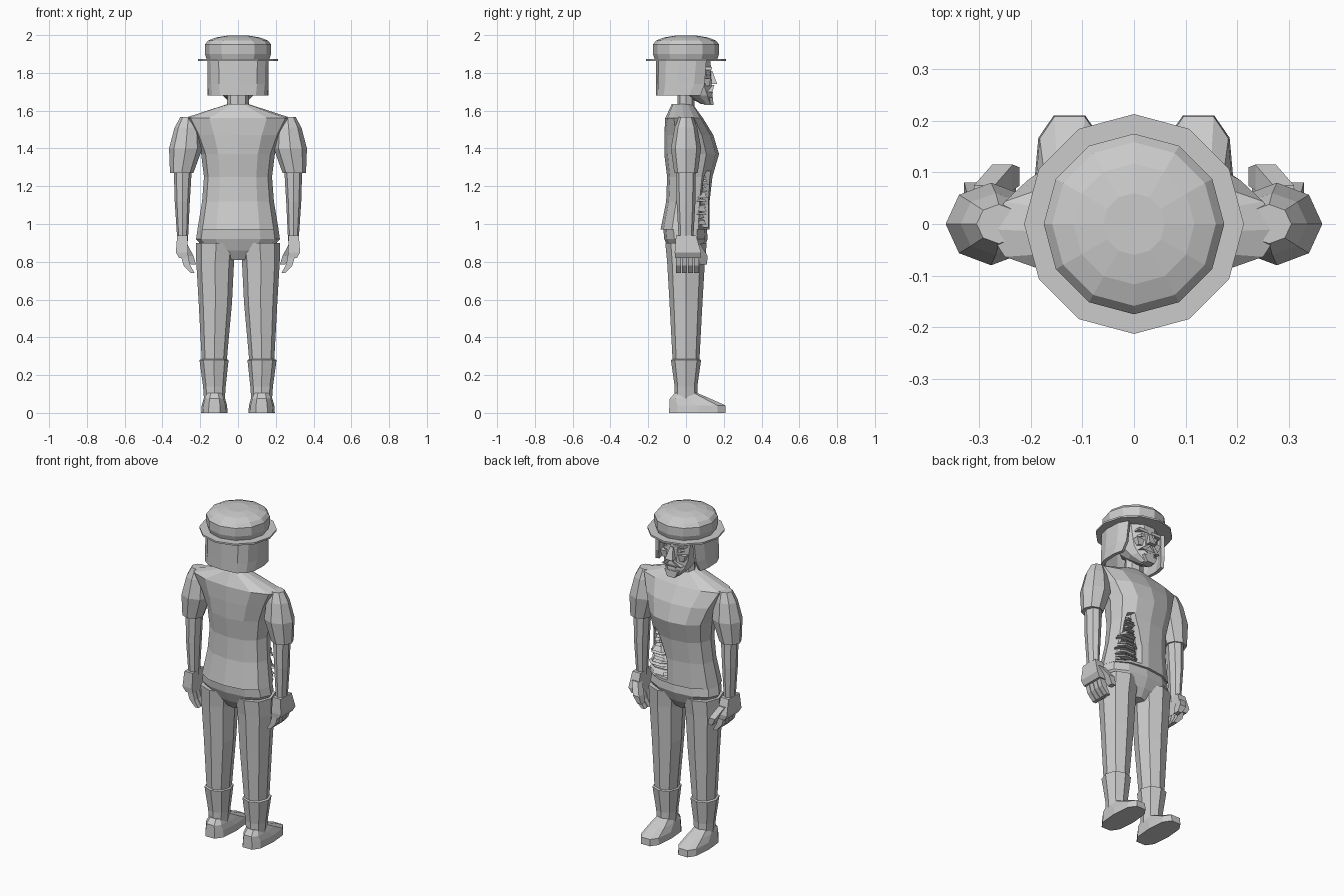
import bpy, bmesh, math, random

random.seed(4)
cube = bpy.data.objects.get("Cube")
if cube:
    bpy.data.objects.remove(cube, do_unlink=True)

grey = bpy.data.materials.new("plain_grey")
grey.use_nodes = True
tone = (.6, .6, .6, 1)
grey.diffuse_color = tone
grey.node_tree.nodes["Principled BSDF"].inputs["Base Color"].default_value = tone


def finish(name, bm, pair=False):
    """Turn the mesh into an object, copied to the other side if it is one of a pair."""
    bmesh.ops.recalc_face_normals(bm, faces=bm.faces)
    mesh = bpy.data.meshes.new(name)
    bm.to_mesh(mesh)
    bm.free()
    mesh.materials.append(grey)
    part = bpy.data.objects.new(name, mesh)
    bpy.context.scene.collection.objects.link(part)
    if pair:
        mirror = part.modifiers.new("other_side", "MIRROR")
        mirror.use_mirror_merge = False
    return part


def soften(value, power):
    """Push a circle coordinate outwards to square off a cross-section."""
    return math.copysign(abs(value) ** power, value)


def ring(z, wide, deep=None, x=0, y=0):
    """A cross-section: half width, half depth and centre."""
    return x, y, z, wide, deep or wide


def bridge(bm, rows, closed):
    for low, high in zip(rows, rows[1:]):
        count = len(low)
        for i in range(count if closed else count - 1):
            j = (i + 1) % count
            bm.faces.new((low[i], low[j], high[j], high[i]))


def loft(name, *rings, sides=8, square=1, pair=False):
    """Closed skin over a stack of cross-sections."""
    turn = math.pi / sides if sides == 4 else 0
    angles = [math.tau * i / sides + turn for i in range(sides)]
    outline = [(soften(math.cos(a), square), soften(math.sin(a), square)) for a in angles]
    reach_x = max(u for u, v in outline)
    reach_y = max(v for u, v in outline)
    bm = bmesh.new()
    rows = [[bm.verts.new((x + wide * u / reach_x, y + deep * v / reach_y, z)) for u, v in outline]
            for x, y, z, wide, deep in rings]
    bridge(bm, rows, closed=True)
    bm.faces.new(rows[0])
    bm.faces.new(rows[-1])
    return finish(name, bm, pair)


def block(name, *rings, pair=False):
    return loft(name, *rings, sides=4, pair=pair)


# Hat: thin brim and a rounded crown
loft("hat_brim", ring(z=1.863, wide=.213), ring(z=1.873, wide=.213), sides=12)
crown_radius = .175
dome = [ring(z=1.95 + .05 * math.sin(a), wide=crown_radius * math.cos(a))
        for a in map(math.radians, (0, 25, 48, 70))]
loft("hat_crown", ring(z=1.87, wide=crown_radius - .01), ring(z=1.9, wide=crown_radius),
     *dome, sides=12)

# Hair: a thick curved sheet, open at the face and cut back towards the jaw
bm = bmesh.new()
rows = []
for z, edge in ((1.68, 30), (1.74, 42), (1.87, 48)):
    row = []
    for i in range(11):
        angle = math.radians(edge - (edge * 2 + 180) * i / 10)
        row.append(bm.verts.new((soften(math.cos(angle), .6) * .163,
                                 soften(math.sin(angle), .8) * .15 - .01, z)))
    rows.append(row)
bridge(bm, rows, closed=False)
hair = finish("hair", bm)
hair.modifiers.new("thickness", "SOLIDIFY").thickness = .02

# Head and neck
loft("head",
     ring(z=1.635, wide=.035, deep=.03, y=.11),
     ring(z=1.68, wide=.08, deep=.07, y=.07),
     ring(z=1.73, wide=.1, deep=.1, y=.035),
     ring(z=1.87, wide=.12, deep=.11, y=.02), sides=10)
loft("neck", ring(z=1.56, wide=.06, deep=.045), ring(z=1.72, wide=.055, deep=.045))

# Face details
block("nose", ring(z=1.74, wide=.025, deep=.03, y=.135), ring(z=1.81, wide=.01, deep=.02, y=.12))
block("lower_lip", ring(z=1.69, wide=.03, y=.11), ring(z=1.7, wide=.035, y=.11))
block("beard", ring(z=1.63, wide=.025, y=.12), ring(z=1.67, wide=.045, deep=.03, y=.113))
block("moustache_halves",
      ring(z=1.7, wide=.015, deep=.03, x=.05, y=.11),
      ring(z=1.735, wide=.01, deep=.03, x=.01, y=.12), pair=True)
block("brows",
      ring(z=1.815, wide=.035, deep=.03, x=.045, y=.105),
      ring(z=1.83, wide=.03, deep=.03, x=.045, y=.108), pair=True)
loft("eyes", *(ring(z=1.793 + step * .01, wide=.025 - abs(step) * .005, deep=.02, x=.045, y=.11)
               for step in (-1, 0, 1)), sides=6, pair=True)
block("cheeks",
      ring(z=1.73, wide=.015, deep=.03, x=.055, y=.095),
      ring(z=1.77, wide=.025, deep=.03, x=.06, y=.1), pair=True)

# Shirt body
hem = ring(z=.97, wide=.215, deep=.13, y=-.005)
waist = ring(z=1.12, wide=.19, deep=.115, y=.01)
ribs = ring(z=1.25, wide=.18, deep=.12, y=.02)
chest = ring(z=1.37, wide=.195, deep=.145, y=.03)
upper_chest = ring(z=1.47, wide=.235, deep=.13, y=.015)
shoulders = ring(z=1.56, wide=.285, deep=.1, y=-.01)
collar = ring(z=1.635, wide=.055, deep=.055, y=-.02)
shirt = loft("shirt", hem, waist, ribs, chest, upper_chest, shoulders, collar,
             sides=12, square=.9)

# Torn opening in the front of the shirt
cutter = loft("wound_cutter",
              ring(z=.985, wide=.085, deep=.1, x=.115, y=.155),
              ring(z=1.1, wide=.085, deep=.1, x=.115, y=.155),
              ring(z=1.28, wide=.02, deep=.1, x=.12, y=.165))
cutter.hide_render = True
cutter.display_type = "WIRE"
cutter.hide_set(True)
cut = shirt.modifiers.new("wound", "BOOLEAN")
cut.operation = "DIFFERENCE"
cut.solver = "EXACT"
cut.object = cutter

# Ragged strips filling the opening, narrower towards the top
strip_count = 16
for i in range(strip_count):
    height = i / strip_count
    low = .98 + .28 * height
    half = .09 - .07 * height + random.uniform(-.01, .01)
    middle = .115 + random.uniform(-.01, .01)
    bulge = .03 + .015 * height + random.uniform(-.01, .01)
    loft("torn_strip",
         ring(z=low, wide=half, deep=bulge, x=middle, y=.07),
         ring(z=low + random.uniform(.008, .02), wide=half * .8, deep=bulge * .7, x=middle, y=.07),
         sides=6)

# Trousers
loft("trouser_seat",
     ring(z=.81, wide=.05, deep=.06),
     ring(z=.86, wide=.17, deep=.09),
     ring(z=.92, wide=.222, deep=.115),
     ring(z=.975, wide=.214, deep=.115, y=-.005), sides=12, square=.9)
loft("trouser_legs",
     ring(z=.26, wide=.065, deep=.07, x=.126),
     ring(z=.58, wide=.088, deep=.087, x=.12),
     ring(z=.8, wide=.1, deep=.1, x=.121),
     ring(z=.9, wide=.108, deep=.11, x=.115), square=.9, pair=True)

# Boots and shoes
loft("boots",
     ring(z=.07, wide=.055, deep=.06, x=.125),
     ring(z=.14, wide=.06, x=.125),
     ring(z=.28, wide=.077, deep=.08, x=.127),
     ring(z=.285, wide=.065, deep=.07, x=.127), square=.9, pair=True)
loft("shoes",
     ring(z=0, wide=.07, deep=.15, x=.125, y=.06),
     ring(z=.04, wide=.067, deep=.148, x=.125, y=.06),
     ring(z=.075, wide=.057, deep=.108, x=.125, y=.022),
     ring(z=.105, wide=.045, deep=.06, x=.125), sides=10, square=.7, pair=True)

# Sleeves and arms
loft("sleeves",
     ring(z=1.27, wide=.062, x=.298),
     ring(z=1.4, wide=.088, deep=.08, x=.277),
     ring(z=1.51, wide=.068, deep=.06, x=.268),
     ring(z=1.567, wide=.043, deep=.038, x=.262), pair=True)
loft("forearms",
     ring(z=.91, wide=.028, deep=.038, x=.293),
     ring(z=1.12, wide=.04, deep=.05, x=.295),
     ring(z=1.3, wide=.048, deep=.052, x=.292), pair=True)

# Hands with curled fingers
block("palms",
      ring(z=.82, wide=.025, deep=.067, x=.287, y=.01),
      ring(z=.85, wide=.032, deep=.07, x=.297, y=.01),
      ring(z=.94, wide=.027, deep=.053, x=.295), pair=True)
for finger in range(4):
    across = finger * .032 - .04
    block("fingers",
          ring(z=.74, wide=.011, deep=.013, x=.24, y=across),
          ring(z=.78, wide=.018, deep=.014, x=.27, y=across),
          ring(z=.84, wide=.018, deep=.014, x=.287, y=across), pair=True)
block("thumbs",
      ring(z=.785, wide=.014, deep=.018, x=.236, y=.092),
      ring(z=.83, wide=.02, deep=.025, x=.255, y=.09),
      ring(z=.895, wide=.02, x=.29, y=.055), pair=True)
